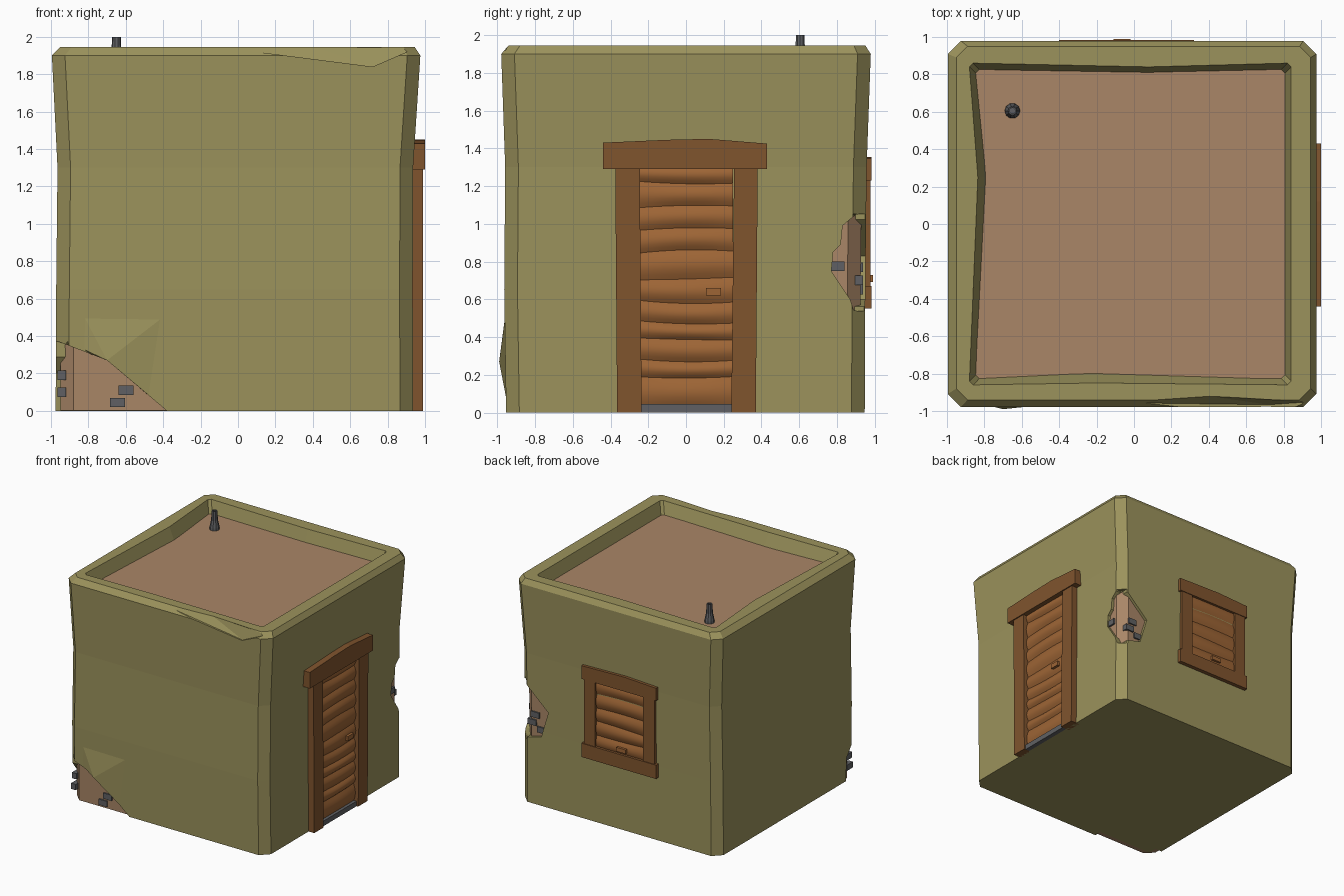
import bpy, bmesh, math, random

if "Cube" in bpy.data.objects:
    bpy.data.objects.remove(bpy.data.objects["Cube"])
random.seed(4)


def mat(name, *rgb):
    m = bpy.data.materials.new(name)
    m.diffuse_color = (*rgb, 1)
    m.use_nodes = True
    m.node_tree.nodes["Principled BSDF"].inputs["Base Color"].default_value = m.diffuse_color
    return m


PLASTER = mat("plaster", .33, .29, .107)
CLAY = mat("clay", .40, .24, .135)
WOOD = mat("frame_wood", .216, .089, .027)
PLANK = mat("plank_wood", .34, .13, .036)
STONE = mat("stone", .115, .118, .125)


def make(name, verts, faces, material, hull=False):
    me = bpy.data.meshes.new(name)
    bm = bmesh.new()
    vs = [bm.verts.new(v) for v in verts]
    for f in faces:
        bm.faces.new([vs[i] for i in f])
    if hull:
        bmesh.ops.convex_hull(bm, input=vs)
    bmesh.ops.recalc_face_normals(bm, faces=bm.faces)
    bm.to_mesh(me)
    bm.free()
    me.materials.append(material)
    ob = bpy.data.objects.new(name, me)
    bpy.context.collection.objects.link(ob)
    return ob


def loft(name, rings, material):
    n = len(rings[0])
    faces = [(k * n + i, k * n + (i + 1) % n, (k + 1) * n + (i + 1) % n, (k + 1) * n + i)
             for k in range(len(rings) - 1) for i in range(n)]
    faces += [tuple(range(n)), tuple(range((len(rings) - 1) * n, len(rings) * n))]
    return make(name, [p for r in rings for p in r], faces, material)


def prism(name, pts, d0, d1, place, material):
    return loft(name, [[place(u, v, d) for u, v in pts] for d in (d0, d1)], material)


def rect(u, v, w, h):
    return [(u - w / 2, v - h / 2), (u + w / 2, v - h / 2), (u + w / 2, v + h / 2), (u - w / 2, v + h / 2)]


def ring(z, x0, x1, y0, y1, c=.07, front=0, right=0, back=0, left=0):
    # rectangle with chamfered corners and one movable point per side
    return [(x, y, z) for x, y in (
        (x0 + c, y0), (-.2, y0 + front), (x1 - c, y0), (x1, y0 + c), (x1 - right, 0), (x1, y1 - c),
        (x1 - c, y1), (.08, y1 - back), (x0 + c, y1), (x0, y1 - c), (x0 + left, .25), (x0, y0 + c))]


def boolean(ob, tool, op):
    mod = ob.modifiers.new(op, 'BOOLEAN')
    mod.operation, mod.solver, mod.object = op, 'EXACT', tool
    bpy.context.view_layer.objects.active = ob
    bpy.ops.object.modifier_apply(modifier=mod.name)
    bpy.data.objects.remove(tool)


# wall planes: (along, up, outward) to world
def on_front(u, v, d): return (u, -.928 - d, v)
def on_left(u, v, d): return (-.95 - d, -u, v)
def on_right(u, v, d): return (.911 + d, u, v)
def on_back(u, v, d): return (-u, .925 + d, v)
def at_door(u, v, d): return (.935 + d, u, v)
def at_window(u, v, d): return (-.04 - u, .95 + d, v)


# plaster shell with parapet and sunken roof
outer = [(0, -.975, .936, -.953, .947), (.65, -.972, .934, -.963, .95),
         (1.3, -.965, .936, -.958, .957), (1.9, -.995, .975, -.979, .979)]
walls = loft("plaster_walls", [ring(*o) for o in outer] + [
    ring(1.945, -.95, .945, -.94, .95, .06),
    ring(1.945, -.88, .84, -.86, .86, .02, front=.01, back=.02, left=.045),
    ring(1.82, -.84, .80, -.82, .82, .02, front=.03, back=.015, left=.055)], PLASTER)

# lifted plaster above the broken corner
boolean(walls, make("lifted_plaster", [(-.9, -.94, .65), (-.22, -.94, .64), (-.39, -.94, .01),
                                       (-.89, -.94, .36), (-.7, -.99, .27)], [], PLASTER, True), 'UNION')

# chipped front parapet edge
boolean(walls, make("chip", [(-.1, -.955, 1.945), (.72, -.966, 1.84), (.95, -.95, 1.94), (.4, -.92, 1.947),
                             (-.1, -1.1, 2), (.95, -1.1, 2), (.4, -1, 2.1), (.72, -1.1, 1.84)],
                    [], PLASTER, True), 'DIFFERENCE')

# broken plaster patches wrapping two corners
patches = [
    (on_front, [(-1.1, .4), (-.96, .37), (-.7, .27), (-.38, 0), (-.26, -.1), (-1.1, -.1)]),
    (on_left, [(1.1, .4), (.95, .37), (.82, .2), (.8, -.1), (1.1, -.1)]),
    (on_right, [(1.1, 1.06), (.9, 1.05), (.83, .99), (.82, .89), (.78, .85), (.77, .75),
                (.87, .6), (.89, .54), (1.1, .53)]),
    (on_back, [(-1.1, 1.06), (-.9, 1.05), (-.66, .83), (-.73, .6), (-.95, .54), (-1.1, .53)])]
for place, pts in patches:
    boolean(walls, prism("cutter", pts, -.04, .2, place, PLASTER), 'DIFFERENCE')

# clay core: shows in the patches and as the roof floor
I = .025
core = [ring(max(z, .002), a + I, b - I, c + I, d - I) for z, a, b, c, d in outer[:3]]
core.append(ring(1.84, -.95, .93, -.935, .935))
loft("clay_core_and_roof", core, CLAY)

# exposed bricks
for place, u, v in [(on_front, -.6, .11), (on_front, -.645, .045), (on_left, .88, .1), (on_left, .87, .19),
                    (on_right, .80, .775), (on_back, -.80, .77), (on_back, -.83, .70), (on_back, -.74, .65)]:
    prism("brick", rect(u, v, .08, .05), -.03, .014, place, STONE)


def slats(name, place, half, cuts, base, bulge):
    # stack of rounded, slightly bent planks
    nu, nv, verts, faces = 8, 6, [], []
    bends = [0] + [random.uniform(-.014, .014) for _ in cuts[2:]] + [0]
    tilts = [0] + [random.uniform(-.008, .008) for _ in cuts[2:]] + [0]
    for k in range(len(cuts) - 1):
        o = len(verts)
        for j in range(nv + 1):
            t = j / nv
            for i in range(nu + 1):
                s = 2 * i / nu - 1
                lo, hi = (cuts[m] + bends[m] * (1 - s * s) + tilts[m] * s for m in (k, k + 1))
                d = base + bulge * math.sin(math.pi * t) * (1 - .25 * s * s)
                verts.append(place(s * half, lo + (hi - lo) * t, d))
        for j in range(nv):
            for i in range(nu):
                a = o + j * (nu + 1) + i
                faces.append((a, a + 1, a + nu + 2, a + nu + 1))
    ob = make(name, verts, faces, PLANK)
    n = ob.data.polygons[0].normal
    out = [q - p for p, q in zip(place(0, 0, 0), place(0, 0, 1))]
    if sum(p * q for p, q in zip(n, out)) < 0:
        ob.data.flip_normals()
    ob.data.shade_smooth()


# door
slats("door_planks", at_door, .25, [.03, .19, .28, .39, .48, .59, .71, .85, .97, 1.09, 1.22, 1.31], .008, .025)
prism("door_threshold", rect(0, .022, .5, .044), -.03, .04, at_door, STONE)
prism("door_jamb_left", [(-.365, 0), (-.235, 0), (-.245, 1.31), (-.375, 1.31)], -.03, .055, at_door, WOOD)
prism("door_jamb_right", [(.24, 0), (.37, 0), (.38, 1.31), (.255, 1.31)], -.03, .055, at_door, WOOD)
prism("door_lintel", [(-.44, 1.29), (.43, 1.29), (.43, 1.425), (.12, 1.45), (-.1, 1.445), (-.44, 1.43)],
      -.03, .065, at_door, WOOD)
prism("door_handle", rect(.145, .64, .08, .04), .01, .05, at_door, PLANK)

# window
slats("window_planks", at_window, .25, [.65, .77, .88, 1.0, 1.12, 1.25], .004, .018)
for side in (-1, 1):
    prism("window_jamb", rect(side * .285, .95, .11, .6), -.03, .028, at_window, WOOD)
prism("window_sill", rect(0, .61, .72, .12), -.03, .034, at_window, WOOD)
prism("window_lintel", [(-.36, 1.23), (.36, 1.23), (.36, 1.34), (.05, 1.355), (-.36, 1.345)],
      -.03, .034, at_window, WOOD)
prism("window_handle", rect(.025, .71, .09, .035), .005, .04, at_window, PLANK)

# flared roof pipe with open top
loft("roof_pipe", [[(-.65 + r * math.cos(i * math.pi / 5), .605 + r * math.sin(i * math.pi / 5), z)
                    for i in range(10)]
                   for r, z in [(.042, 1.83), (.04, 1.86), (.027, 1.92), (.023, 2), (.015, 2), (.015, 1.94)]], STONE)
